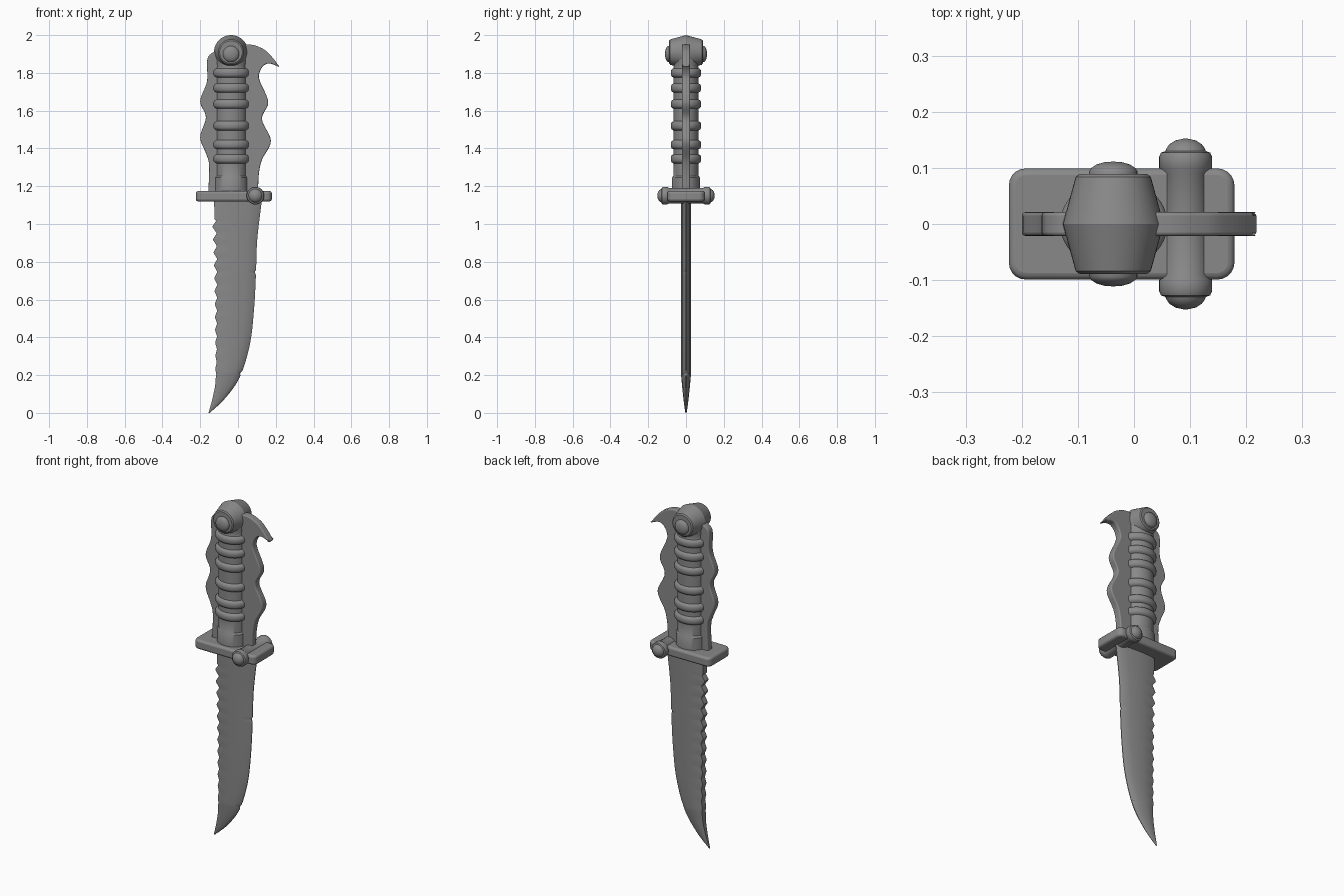
import bpy, bmesh, math
from mathutils import Matrix, Vector

if "Cube" in bpy.data.objects:
    bpy.data.objects.remove(bpy.data.objects["Cube"])

steel = bpy.data.materials.new("dark_steel")
steel.diffuse_color = (.25, .25, .25, 1)
steel.use_nodes = True
steel.node_tree.nodes["Principled BSDF"].inputs["Base Color"].default_value = steel.diffuse_color


def finish(name, bm, angle=35, bevel=0.0):
    bmesh.ops.recalc_face_normals(bm, faces=bm.faces)
    me = bpy.data.meshes.new(name)
    bm.to_mesh(me)
    bm.free()
    me.materials.append(steel)
    ob = bpy.data.objects.new(name, me)
    bpy.context.collection.objects.link(ob)
    if bevel:
        m = ob.modifiers.new("bevel", 'BEVEL')
        m.width, m.segments, m.limit_method = bevel, 3, 'ANGLE'
        m.angle_limit = math.radians(50)
        m.use_clamp_overlap = False
    bpy.ops.object.select_all(action='DESELECT')
    ob.select_set(True)
    bpy.context.view_layer.objects.active = ob
    bpy.ops.object.shade_smooth_by_angle(angle=math.radians(angle))
    return ob


def spline(pts, steps=6):
    """Smooth open path through 2D points."""
    p = [Vector(q) for q in [pts[0]] + pts + [pts[-1]]]
    out = []
    for a, b, c, d in zip(p, p[1:], p[2:], p[3:]):
        for i in range(steps):
            t = i / steps
            out.append(0.5 * (2 * b + (c - a) * t + (2 * a - 5 * b + 4 * c - d) * t * t
                              + (3 * b - a - 3 * c + d) * t ** 3))
    return out + [p[-1]]


def x_at(path, z):
    for a, b in zip(path, path[1:]):
        if a.y <= z <= b.y:
            return a.x + (b.x - a.x) * (z - a.y) / max(b.y - a.y, 1e-6)
    return path[-1].x


def loft(bm, rings):
    vs = [[bm.verts.new(c) for c in r] for r in rings]
    n = len(vs[0])
    for a, b in zip(vs, vs[1:]):
        for i in range(n):
            bm.faces.new((a[i], a[(i + 1) % n], b[(i + 1) % n], b[i]))
    bm.faces.new(vs[0])
    bm.faces.new(vs[-1])


def lathe(name, profile, matrix, n=40, angle=35):
    """profile of (radius, height) turned about local z."""
    bm = bmesh.new()
    loft(bm, [[(r * math.cos(2 * math.pi * i / n), r * math.sin(2 * math.pi * i / n), h)
               for i in range(n)] for r, h in profile])
    bm.transform(matrix)
    return finish(name, bm, angle)


# Blade: clip-shaped loft with a serrated spine and a thin cutting edge
edge = spline([(-.150, 0), (-.07, .075), (.01, .19), (.063, .363), (.085, .55),
               (.095, .735), (.102, .92), (.127, 1.13)])
spine = spline([(-.156, 0), (-.132, .09), (-.117, .2), (-.115, .5), (-.117, .8), (-.127, 1.13)])
section = [(0, .018), (.14, .025), (.4, .027), (.75, .021), (.93, .011), (1, .002)]
rings = []
rows = 190
for k in range(rows + 1):
    z = 1.13 * k / rows
    xl, xr = x_at(spine, z), x_at(edge, z)
    half = [[xl + (xr - xl) * t, h * min(1, .04 + z / .22) ** .7] for t, h in section]
    if .2 < z < 1.02:
        depth = .006 + .018 * (z - .2) / .82
        half[0][0] += depth * (abs(2 * (((z - .2) / .0683) % 1) - 1) - .62)
    for nick in (.745, .21):
        half[-1][0] -= .008 * max(0, 1 - abs(z - nick) / .012)
    rings.append([(x, -y, z) for x, y in half] + [(x, y, z) for x, y in reversed(half)])
bm = bmesh.new()
loft(bm, rings)
finish("blade", bm, 40)

# Guard plate
bm = bmesh.new()
bmesh.ops.create_cube(bm, size=1)
bm.transform(Matrix.Translation((-.022, 0, 1.147)) @ Matrix.Diagonal((.402, .198, .055, 1)))
upright = [e for e in bm.edges if abs(e.verts[0].co.z - e.verts[1].co.z) > .01]
bmesh.ops.bevel(bm, geom=upright, offset=.03, segments=5, profile=.5, affect='EDGES')
finish("guard", bm, 40, .012)

# Guard cross pin with domed ends
along_y = Matrix.Rotation(math.radians(90), 4, 'X')
half = [(.041, .09), (.047, .1), (.047, .12), (.044, .127), (.036, .13),
        (.034, .135), (.029, .142), (.018, .149), (.004, .152)]
lathe("guard_pin", [(r, -h) for r, h in reversed(half)] + half,
      Matrix.Translation((.092, 0, 1.15)) @ along_y)

# Flat tang with finger grooves and a hooked beak at the top
back = spline([(-.158, 1.155), (-.153, 1.31), (-.17, 1.375), (-.2, 1.46), (-.17, 1.565),
               (-.2, 1.65), (-.164, 1.755), (-.164, 1.86), (-.145, 1.9), (-.09, 1.92),
               (.05, 1.95), (.127, 1.93), (.175, 1.89), (.221, 1.83)])
front = spline([(.221, 1.83), (.165, 1.85), (.13, 1.832), (.111, 1.79), (.118, 1.75), (.16, 1.645),
                (.127, 1.555), (.174, 1.44), (.127, 1.34), (.11, 1.26), (.106, 1.155)])
bm = bmesh.new()
face = bm.faces.new([bm.verts.new((p.x, -.021, p.y)) for p in back + front[1:]])
ext = bmesh.ops.extrude_face_region(bm, geom=[face])
bmesh.ops.translate(bm, vec=(0, .042, 0), verts=[v for v in ext['geom'] if isinstance(v, bmesh.types.BMVert)])
finish("tang", bm, 40, .006)

# Ribbed oval grip with a collar at the bottom
profile = [(.088, 1.165), (.088, 1.245), (.08, 1.255)]
for z in (1.345, 1.42, 1.52, 1.635, 1.72, 1.8):
    profile += [(.08, z - .024), (.09, z - .019), (.096, z - .01), (.096, z + .01),
                (.09, z + .019), (.08, z + .024)]
profile += [(.077, 1.835), (.08, 1.85), (.078, 1.9)]
lathe("grip", profile, Matrix.Translation((-.036, 0, 0)) @ Matrix.Diagonal((1, .84, 1, 1)), 48)

# Pommel: double cone lying along y, with a round stud on each side
half = [(.067, .084), (.06, .089)]
lathe("pommel", [(r, -h) for r, h in reversed(half)] + [(.09, 0)] + half,
      Matrix.Translation((-.037, 0, 1.91)) @ along_y, angle=25)
half = [(.043, .08), (.043, .094), (.039, .1), (.03, .106), (.016, .11), (.003, .111)]
lathe("pommel_studs", [(r, -h) for r, h in reversed(half)] + half,
      Matrix.Translation((-.037, 0, 1.9)) @ along_y)
